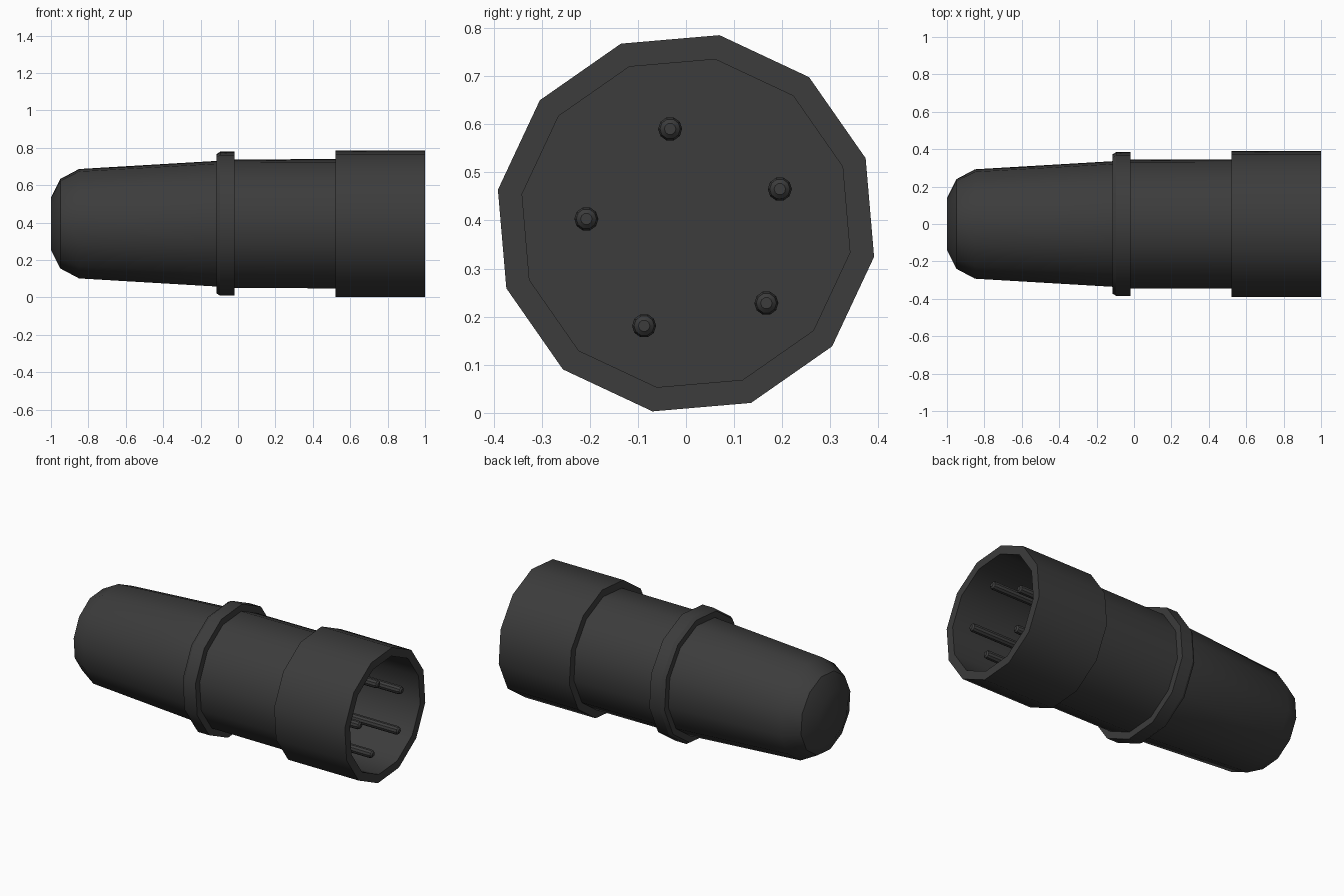
import bpy, bmesh
from math import radians, sin, cos, tau

if "Cube" in bpy.data.objects:
    bpy.data.objects.remove(bpy.data.objects["Cube"])

CENTRE_Z = 0.394


def lathe(name, profile, sides=12, phase=radians(-10.1), y=0.0, z=CENTRE_Z):
    """Revolve (x, radius) points about an axis parallel to x; radius 0 closes the end."""
    bm = bmesh.new()
    rings = []
    for x, r in profile:
        if r == 0:
            rings.append([bm.verts.new((x, y, z))] * sides)
        else:
            rings.append([bm.verts.new((x, y + r * cos(phase + tau * i / sides),
                                        z + r * sin(phase + tau * i / sides)))
                          for i in range(sides)])
    for a, b in zip(rings, rings[1:]):
        for i in range(sides):
            j = (i + 1) % sides
            bm.faces.new(list(dict.fromkeys((a[i], b[i], b[j], a[j]))))
    bmesh.ops.recalc_face_normals(bm, faces=bm.faces)
    mesh = bpy.data.meshes.new(name)
    bm.to_mesh(mesh)
    bm.free()
    obj = bpy.data.objects.new(name, mesh)
    bpy.context.collection.objects.link(obj)
    mat = bpy.data.materials.get("dark_plastic") or bpy.data.materials.new("dark_plastic")
    mat.diffuse_color = (0.045, 0.045, 0.045, 1)
    mat.use_nodes = True
    mat.node_tree.nodes["Principled BSDF"].inputs["Base Color"].default_value = mat.diffuse_color
    mesh.materials.append(mat)
    bpy.ops.object.select_all(action='DESELECT')
    bpy.context.view_layer.objects.active = obj
    obj.select_set(True)
    bpy.ops.object.shade_smooth_by_angle(angle=radians(31.5))
    return obj


# Tapered rear boot with a rounded end
lathe("rear_boot", [(-1, 0), (-1, 0.142), (-0.95, 0.243), (-0.85, 0.297), (-0.115, 0.341)])

# Raised collar with a bevelled rear edge
lathe("collar", [(-0.115, 0.341), (-0.115, 0.378), (-0.095, 0.391),
                 (-0.02, 0.391), (-0.02, 0.349)])

# Main barrel, wider socket sleeve, and the hollow inside with its floor
lathe("barrel_and_socket", [(-0.02, 0.349), (0.52, 0.351), (0.52, 0.397), (1, 0.397),
                            (1, 0.346), (0.52, 0.346), (0.52, 0)])

# Five contact pins with rounded tips
pins = [(-0.033, 0.59), (0.195, 0.465), (0.167, 0.228), (-0.087, 0.181), (-0.207, 0.403)]
for n, (y, z) in enumerate(pins, 1):
    lathe(f"contact_pin_{n}", [(0.52, 0.025), (0.96, 0.025), (0.974, 0.021),
                               (0.982, 0.012), (0.982, 0)], 10, 0, y, z)
